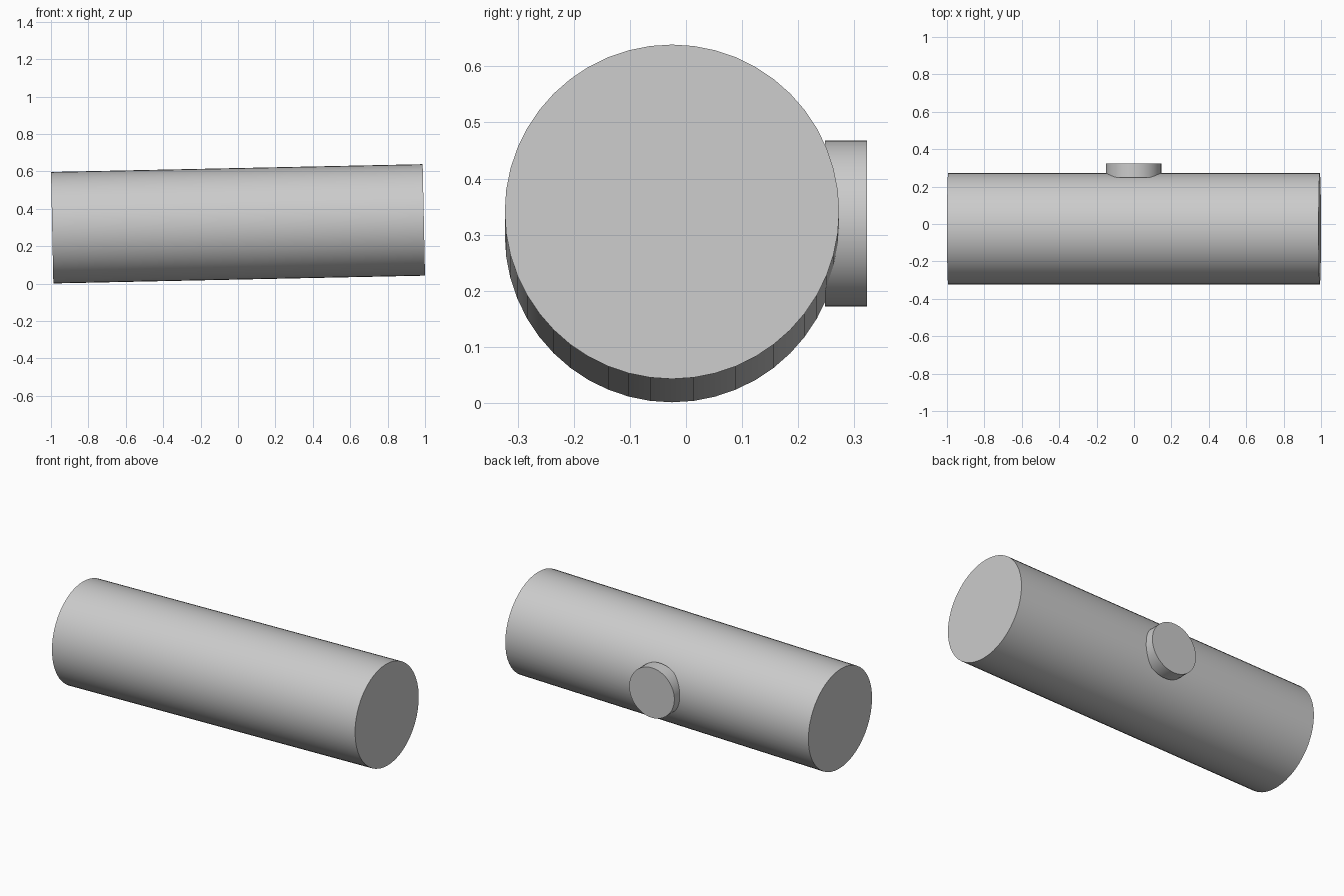
import bpy, math

if "Cube" in bpy.data.objects:
    bpy.data.objects.remove(bpy.data.objects["Cube"])


def cylinder(name, radius, depth, location, rotation, sides=48):
    bpy.ops.mesh.primitive_cylinder_add(vertices=sides, radius=radius, depth=depth,
                                        location=location, rotation=rotation)
    obj = bpy.context.object
    obj.name = name
    bpy.ops.object.shade_smooth_by_angle(angle=math.radians(30))
    return obj


TILT = math.radians(1.2)

# Main barrel, lying along x and slightly raised at its right end
cylinder("main_barrel", 0.298, 1.9875, (0, -0.025, 0.32), (0, math.pi / 2 - TILT, 0))

# Short round boss on the back of the barrel
cylinder("back_boss", 0.148, 0.075, (-0.002, 0.2855, 0.32), (math.pi / 2, 0, 0))
